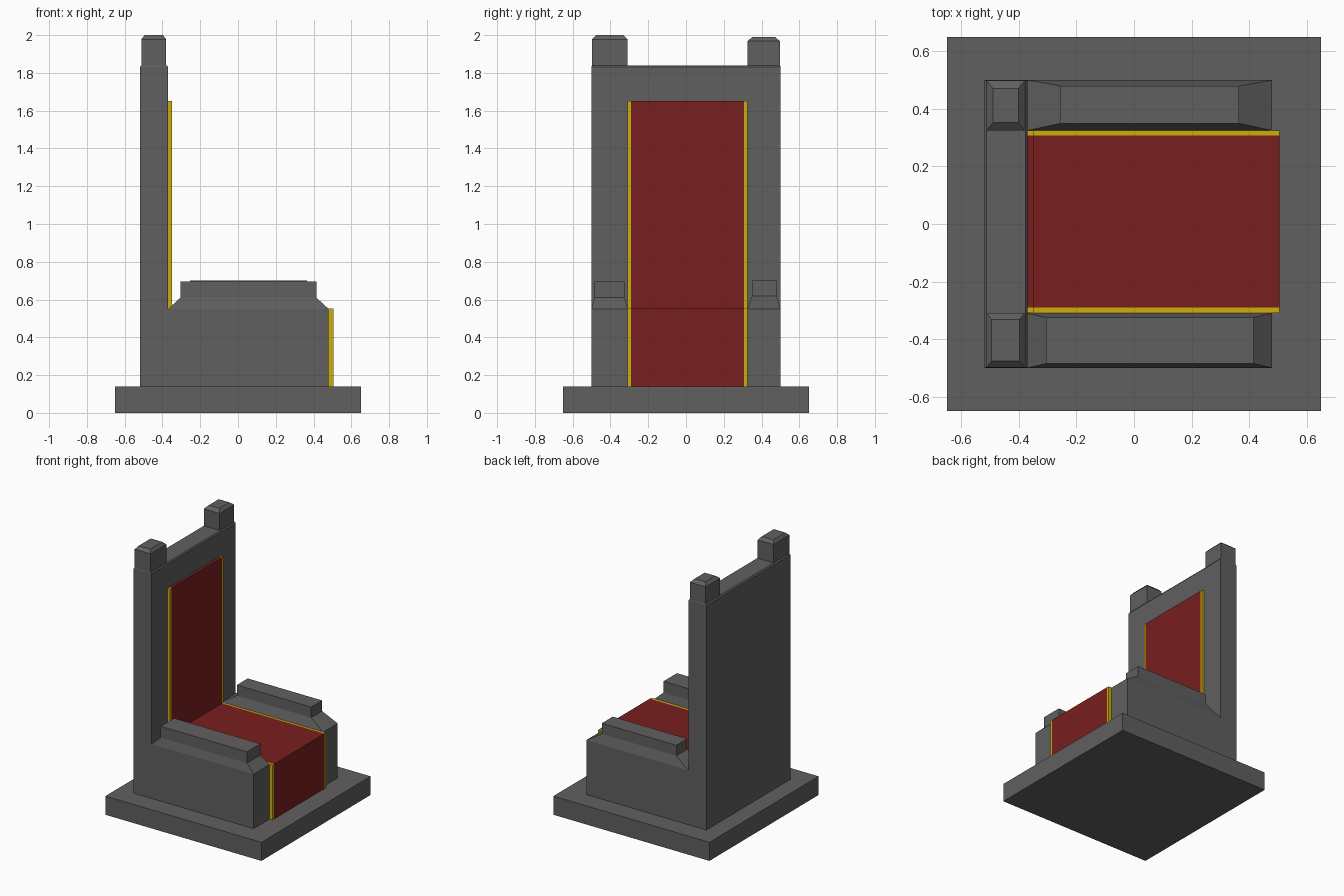
import bpy

if "Cube" in bpy.data.objects:
    bpy.data.objects.remove(bpy.data.objects["Cube"])


def material(name, color):
    m = bpy.data.materials.new(name)
    m.diffuse_color = (*color, 1)
    m.use_nodes = True
    m.node_tree.nodes["Principled BSDF"].inputs["Base Color"].default_value = m.diffuse_color
    return m


stone = material("dark_stone", (0.12, 0.115, 0.115))
red = material("red_cloth", (0.19, 0.013, 0.013))
gold = material("gold_trim", (0.62, 0.42, 0.003))


def make(name, verts, faces, mat):
    me = bpy.data.meshes.new(name)
    me.from_pydata(verts, [], faces)
    me.materials.append(mat)
    ob = bpy.data.objects.new(name, me)
    bpy.context.collection.objects.link(ob)
    return ob


def stack(name, levels, mat=stone):
    """Solid through stacked rectangles (z, x0, x1, y0, y1), bottom to top."""
    verts, faces = [], [(3, 2, 1, 0)]
    for z, x0, x1, y0, y1 in levels:
        verts += [(x0, y0, z), (x1, y0, z), (x1, y1, z), (x0, y1, z)]
    for k in range(len(levels) - 1):
        a = 4 * k
        for i in range(4):
            j = (i + 1) % 4
            faces.append((a + i, a + j, a + j + 4, a + i + 4))
    n = len(verts)
    faces.append((n - 4, n - 3, n - 2, n - 1))
    return make(name, verts, faces, mat)


def extrude_y(name, profile, y0, y1, mat=stone):
    """Extrude a counter-clockwise (x, z) outline from y0 to y1."""
    n = len(profile)
    verts = [(x, y, z) for y in (y0, y1) for x, z in profile]
    faces = [tuple(range(n)), tuple(range(2 * n - 1, n - 1, -1))]
    for i in range(n):
        j = (i + 1) % n
        faces.append((i, i + n, j + n, j))
    return make(name, verts, faces, mat)


# Plinth
stack("plinth", [(0, -0.65, 0.65, -0.65, 0.65), (0.14, -0.65, 0.65, -0.65, 0.65)])

# Seat block and tall backrest
extrude_y("seat_and_back", [(-0.52, 0.14), (0.48, 0.14), (0.48, 0.55), (-0.37, 0.55),
                            (-0.37, 1.83), (-0.52, 1.83)], -0.5, 0.5)
stack("back_top_edge", [(1.83, -0.52, -0.37, -0.5, 0.5), (1.84, -0.512, -0.377, -0.498, 0.498)])

# Corner posts with chamfered tops
for side, y0, y1, top, c in (("near", -0.498, -0.31, 2.0, 0.022), ("far", 0.325, 0.498, 1.99, 0.027)):
    body = (-0.512, -0.38, y0, y1)
    stack(side + "_back_post", [(1.835, *body), (top - 0.022, *body),
                                (top, -0.512 + c * 0.8, -0.38 - c * 0.8, y0 + c, y1 - c)])

# Armrests: sloped foot with a straight pad on top
arms = (("near", -0.5, -0.31, -0.305, 0.415, -0.485, -0.325, 0.61, 0.695),
        ("far", 0.325, 0.5, -0.255, 0.365, 0.35, 0.48, 0.62, 0.70))
for side, y0, y1, px0, px1, py0, py1, zs, zt in arms:
    pad = (px0, px1, py0, py1)
    stack(side + "_armrest", [(0.55, -0.37, 0.48, y0, y1), (zs, *pad), (zt, *pad)])

# Cloth runner over back, seat and front, with gold edging
runner = [(0.48, 0.14), (0.505, 0.14), (0.505, 0.553), (-0.35, 0.553),
          (-0.35, 1.65), (-0.37, 1.65), (-0.37, 0.55), (0.48, 0.55)]
extrude_y("cloth_runner", runner, -0.29, 0.308, red)
extrude_y("near_trim", runner, -0.31, -0.29, gold)
extrude_y("far_trim", runner, 0.308, 0.325, gold)
